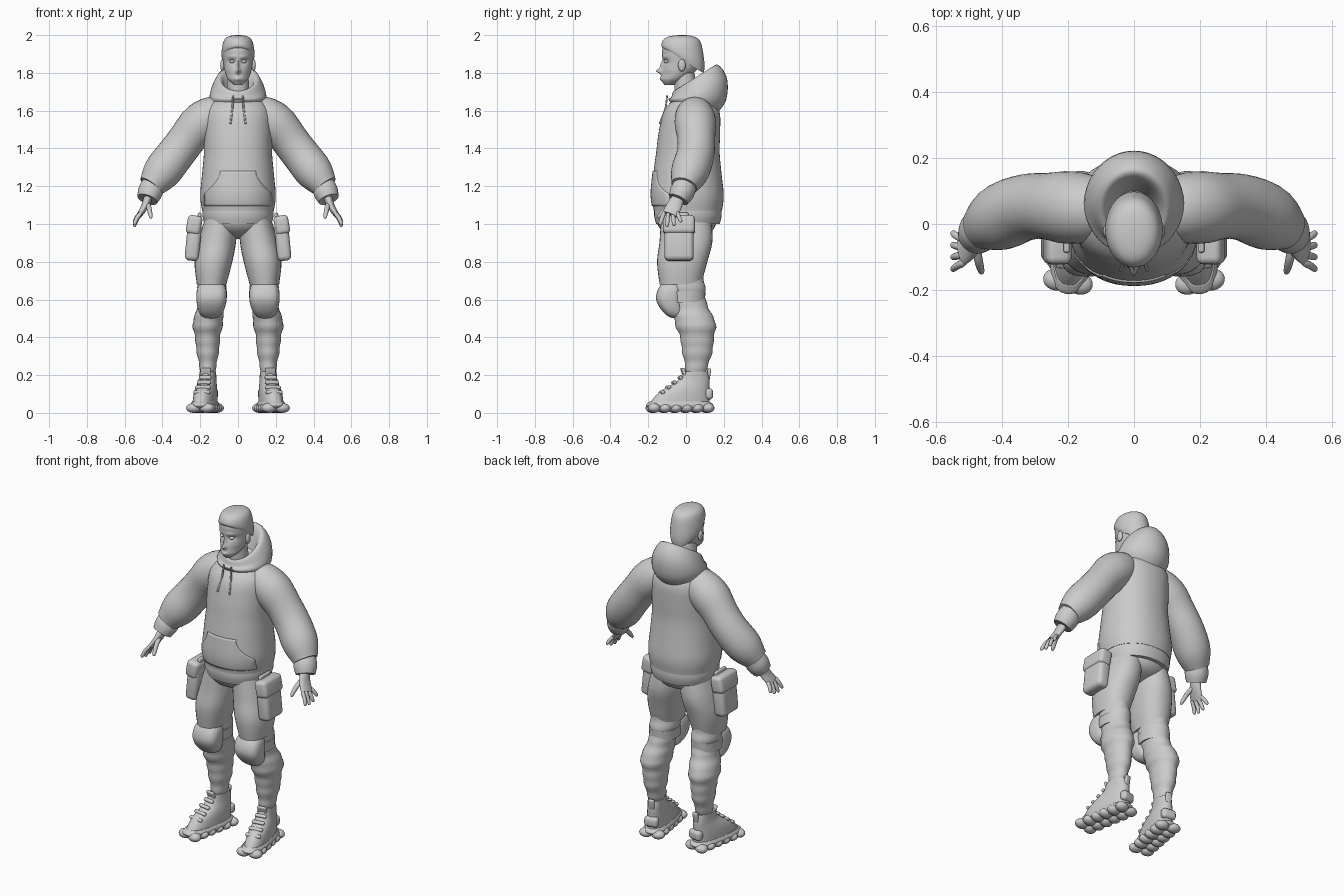
import bpy, bmesh, math
from mathutils import Vector, Matrix

default_cube = bpy.data.objects.get("Cube")
if default_cube:
    bpy.data.objects.remove(default_cube)

grey = bpy.data.materials.new("light_grey")
grey.use_nodes = True
grey.diffuse_color = (.6, .6, .6, 1)
grey.node_tree.nodes["Principled BSDF"].inputs["Base Color"].default_value = grey.diffuse_color
made = []


def finish(name, bm, mirror=False, matrix=None):
    """Turn a bmesh into a named object, optionally placed and mirrored across x."""
    bmesh.ops.recalc_face_normals(bm, faces=bm.faces)
    if matrix:
        bm.transform(matrix)
    mesh = bpy.data.meshes.new(name)
    bm.to_mesh(mesh)
    bm.free()
    mesh.materials.append(grey)
    ob = bpy.data.objects.new(name, mesh)
    bpy.context.collection.objects.link(ob)
    if mirror:
        ob.modifiers.new("mirror", 'MIRROR')
    made.append(ob)
    return ob


def sample(keys, t):
    """Smooth value at t along evenly spaced keys (numbers or vectors)."""
    last = len(keys) - 1
    if last == 0:
        return keys[0]
    i = min(int(t * last), last - 1)
    f = t * last - i
    a, b, c, d = (keys[max(0, min(last, i + k))] for k in (-1, 0, 1, 2))
    slope_b, slope_c = (c - a) * .5, (d - b) * .5
    bend = (c - b) * 3 - slope_b * 2 - slope_c
    twist = slope_b + slope_c - (c - b) * 2
    return b + slope_b * f + bend * (f * f) + twist * (f * f * f)


def loft(name, path, widths, depths=(1,), slopes=(0,), across=None, dome=None, folds=0,
         sides=32, rings=24, power=2, mirror=False, matrix=None, sculpt=None):
    """Skin rings along a path. Rings lie level unless 'across' is given; depths are ratios."""
    path = [Vector(p) for p in path]
    stations = [(1 - math.cos(math.pi * i / rings)) / 2 for i in range(rings + 1)]
    spots = [sample(path, t) for t in stations]
    bm = bmesh.new()
    loops = []

    def add_ring(i, scale=1):
        t = stations[i]
        u, v = Vector((1, 0, 0)), Vector((0, 1, sample(slopes, t)))
        if across:
            along = (spots[min(i + 1, rings)] - spots[max(i - 1, 0)]).normalized()
            u = Vector(across).cross(along).normalized()
            v = along.cross(u)
        width = sample(widths, t) * scale * (1 + folds * math.sin(t * 50))
        if dome:
            reach = abs(2 * t - 1) if dome == 'BOTH' else max(0, 2 * t - 1)
            width *= math.sqrt(max(.001, 1 - reach ** 4))
        depth = width * sample(depths, t)
        loop = []
        for k in range(sides):
            angle = math.tau * k / sides
            c, s = (math.copysign(abs(q) ** (2 / power), q) for q in (math.cos(angle), math.sin(angle)))
            point = spots[i] + u * width * c + v * depth * s
            loop.append(bm.verts.new(sculpt(point) if sculpt else point))
        loops.append(loop)

    # The first and last rings tuck in, like a turned hem
    add_ring(0, .8)
    for i in range(rings + 1):
        add_ring(i)
    add_ring(rings, .8)
    for low, high in zip(loops, loops[1:]):
        for k in range(sides):
            n = (k + 1) % sides
            bm.faces.new((low[k], low[n], high[n], high[k]))
    bm.faces.new(loops[0])
    bm.faces.new(loops[-1])
    return finish(name, bm, mirror, matrix)


def blob(name, at, size, matrix=None):
    """Mirrored pair of ellipsoids."""
    bm = bmesh.new()
    bmesh.ops.create_uvsphere(bm, u_segments=20, v_segments=12, radius=1)
    bm.transform(Matrix.Translation(at) @ Matrix.Diagonal((*size, 1)))
    return finish(name, bm, True, matrix)


def soft_box(name, at, size, bevel, tilt=0, turn=0, matrix=Matrix()):
    """Mirrored pair of rounded boxes."""
    bm = bmesh.new()
    bmesh.ops.create_cube(bm, size=1)
    bm.transform(Matrix.Diagonal((*size, 1)))
    bmesh.ops.bevel(bm, geom=bm.edges[:], offset=bevel, segments=4, profile=.5, affect='EDGES')
    rotation = Matrix.Rotation(tilt, 4, 'Y') @ Matrix.Rotation(turn, 4, 'X')
    return finish(name, bm, True, matrix @ Matrix.Translation(at) @ rotation)


UP_Y = (0, 1, 0)

# Hoodie body with ribbed hem
hoodie = loft("hoodie_body", [(0, .01, 1.07), (0, .01, 1.38), (0, .04, 1.69)],
              widths=[.19, .2, .19, .18, .18, .17, .09], depths=[.95, .95, .9, .78],
              sides=48, rings=32, power=2.2)
loft("hoodie_hem", [(0, .01, 1), (0, .01, 1.09)], widths=[.177, .188, .186], depths=[.95],
     sides=48, power=2.2)

# Sleeves and cuffs
loft("sleeve", [(.07, .04, 1.61), (.2, .05, 1.53), (.33, .05, 1.37), (.46, -.01, 1.2)],
     widths=[.07, .1, .11, .1, .1, .1, .07], across=UP_Y, mirror=True)
loft("sleeve_cuff", [(.45, 0, 1.21), (.48, -.04, 1.13)], widths=[.06, .065, .055],
     across=UP_Y, mirror=True)

# Hood lying behind the neck, rolled over its rim
loft("hood", [(0, .05, 1.61), (0, .06, 1.66), (0, .07, 1.72), (0, .05, 1.77), (0, .04, 1.76), (0, .02, 1.69)],
     widths=[.12, .15, .14, .11, .085, .07], depths=[1, 1.15],
     slopes=[-.15, 0, .33, .6, .6, .3], sides=40)

# Front pocket wrapped on the hoodie
bm = bmesh.new()
bmesh.ops.create_grid(bm, x_segments=24, y_segments=16, size=1)
for v in bm.verts:
    height = (v.co.y + 1) / 2
    narrowing = math.sin(max(0, height - .35) * 2.4)
    v.co = Vector((v.co.x * (.18 - .085 * narrowing), -.3, 1.095 + .185 * height))
pocket = finish("front_pocket", bm)
wrap = pocket.modifiers.new("wrap", 'SHRINKWRAP')
wrap.target, wrap.offset, wrap.wrap_method = hoodie, .006, 'PROJECT'
wrap.use_project_y, wrap.use_positive_direction = True, True
pocket.modifiers.new("thickness", 'SOLIDIFY').thickness = .01

# Drawstrings
loft("drawstring", [(.025, -.1, 1.68), (.03, -.11, 1.61), (.04, -.14, 1.53)],
     widths=[.005], across=UP_Y, sides=10, mirror=True)

# Neck and head; dents and bumps give (x, z), (spread x, spread z), depth
FACE = {
    "eye_socket": ((.033, 1.86), (.019, .012), .013),
    "nose_tip": ((0, 1.81), (.012, .013), -.028),
    "nose_bridge": ((0, 1.84), (.008, .026), -.016),
    "brow": ((.03, 1.885), (.026, .008), -.006),
    "lips": ((0, 1.768), (.02, .01), -.008),
    "cheek": ((.05, 1.79), (.02, .02), .006),
}


def shape_face(point):
    fade = max(0, min(1, (-.04 - point.y) / .03))
    for (x, z), (spread_x, spread_z), depth in FACE.values():
        far = ((abs(point.x) - x) / spread_x) ** 2 + ((point.z - z) / spread_z) ** 2
        point.y += fade * depth * math.exp(-far)
    return point


loft("neck", [(0, .01, 1.6), (0, -.01, 1.8)], widths=[.07, .06, .055])
loft("head", [(0, -.09, 1.735), (0, -.05, 1.79), (0, -.02, 1.85), (0, -.02, 1.92), (0, -.02, 1.99)],
     widths=[.02, .055, .07, .077, .082, .085, .08], depths=[1.2, 1.3, 1.3],
     dome='TOP', sides=96, rings=64, sculpt=shape_face)
loft("hair", [(0, -.01, 1.86), (0, -.02, 1.93), (0, -.02, 2)], widths=[.08, .087, .085, .078, .07],
     depths=[1.3], slopes=[-.6, -.2, 0], dome='TOP', sides=48)
blob("eye", (.032, -.104, 1.86), (.014, .014, .009))
blob("ear", (.083, -.022, 1.84), (.011, .02, .032))

# Hands
loft("palm", [(.47, -.03, 1.16), (.49, -.06, 1.1), (.52, -.085, 1.05)], widths=[.025, .02, .015],
     depths=[1.1, 2, 2.8], across=UP_Y, mirror=True)
for i, (finger, reach) in enumerate(dict(index=.07, middle=.08, ring=.075, little=.055).items()):
    knuckle = Vector((.51, .022 * i - .115, 1.065))
    curl = Vector((.025, .008 * (i - 1.5), -reach / 2))
    tip = knuckle + curl * 2 - Vector((.01, 0, 0))
    loft(finger + "_finger", [knuckle, knuckle + curl, tip], widths=[.012, .01],
         across=UP_Y, dome='BOTH', sides=14, mirror=True)
loft("thumb", [(.48, -.06, 1.11), (.47, -.11, 1.08), (.46, -.15, 1.03)], widths=[.015, .011],
     across=(1, 0, 0), dome='BOTH', sides=14, mirror=True)

# Trousers: seat, thighs with a loose hem, gathered lower legs
loft("trouser_seat", [(0, 0, 1.04), (0, .01, .92)], widths=[.17, .18, .14, .03], depths=[.87])
loft("thigh", [(.09, 0, 1.03), (.11, 0, .91), (.13, -.02, .8), (.14, -.03, .68)],
     widths=[.085, .1, .1, .078], depths=[1.55, 1.4, 1.33, 1.4], power=2.2, mirror=True)
loft("lower_leg", [(.14, -.01, .74), (.14, .01, .6), (.16, .05, .47), (.16, .06, .33), (.16, .05, .2)],
     widths=[.07, .076, .07, .073, .08, .066, .06, .046, .038], depths=[1.35],
     folds=.03, rings=48, mirror=True)

# Knee pads and their straps
loft("knee_pad", [(.14, -.07, .7), (.14, -.09, .6), (.145, -.05, .5)], widths=[.075, .08, .06],
     depths=[.85], dome='BOTH', power=2.8, mirror=True)
loft("knee_strap", [(.14, 0, .585), (.14, 0, .645)], widths=[.079, .081], depths=[1.27], mirror=True)

# Hip pouches with flaps
soft_box("hip_pouch", (.237, -.037, .905), (.075, .155, .2), bevel=.025, tilt=-.1)
soft_box("pouch_flap", (.232, -.037, .995), (.078, .17, .1), bevel=.022, tilt=-.18)
soft_box("pouch_strap", (.205, -.037, 1.03), (.02, .1, .06), bevel=.008, tilt=-.1)

# Shoes, built around the ankle then turned outwards
FOOT = Matrix.Translation((.16, .05, 0)) @ Matrix.Rotation(math.radians(10), 4, 'Z')
loft("shoe_upper", [(0, -.09, .035), (0, -.06, .11), (0, -.01, .17), (0, 0, .22)],
     widths=[.06, .056, .045, .043], depths=[2.8, 2.4, 1.9, 1.5], power=2.3, mirror=True, matrix=FOOT)
loft("midsole", [(0, -.085, .022), (0, -.085, .06)], widths=[.06, .068, .06], depths=[2.65],
     power=2.5, mirror=True, matrix=FOOT)
for i in range(6):
    for side in (-1, 1):
        blob("sole_lug", (side * .036, .062 - .058 * i, .026), (.04, .033, .026), matrix=FOOT)
for i in range(4):
    soft_box("lace_band", (0, -.082 - .033 * i, .187 - .026 * i), (.066 + .008 * i, .02, .016),
             bevel=.006, turn=.65, matrix=FOOT)
soft_box("shoe_tongue", (0, -.062, .21), (.055, .016, .06), bevel=.007, turn=.35, matrix=FOOT)
soft_box("heel_tab", (0, .07, .205), (.035, .018, .06), bevel=.007, turn=-.15, matrix=FOOT)
soft_box("heel_guard", (0, .068, .1), (.085, .045, .06), bevel=.02, matrix=FOOT)

# Smooth shading with sharp seams kept
bpy.ops.object.select_all(action='DESELECT')
for ob in made:
    ob.select_set(True)
bpy.context.view_layer.objects.active = hoodie
bpy.ops.object.shade_smooth_by_angle(angle=math.radians(45))
